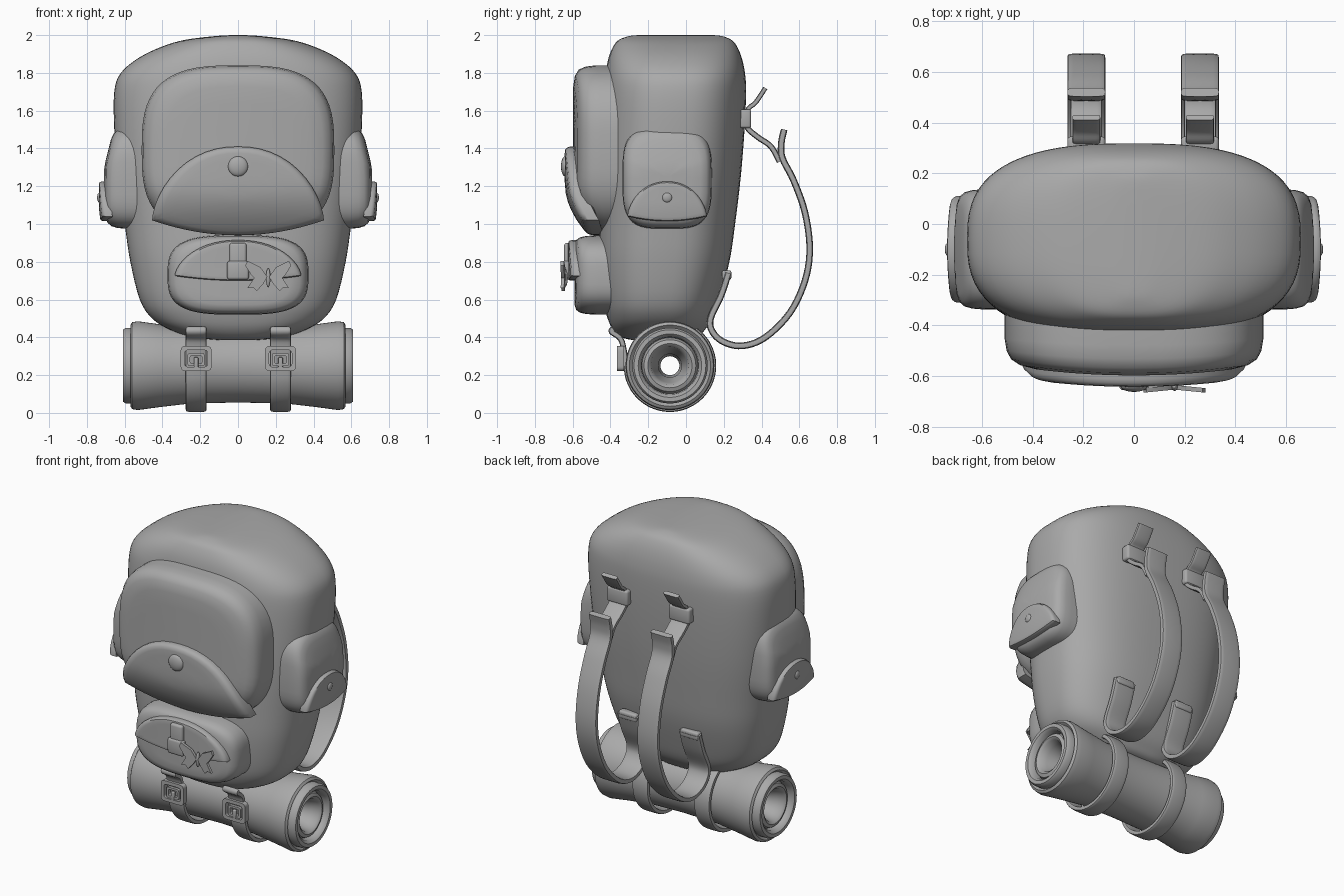
import bpy, bmesh, math
from mathutils import Vector

cube = bpy.data.objects.get("Cube")
if cube:
    bpy.data.objects.remove(cube, do_unlink=True)

grey = bpy.data.materials.new("plain_grey")
grey.use_nodes = True
GREY = (0.4, 0.4, 0.4, 1)
grey.diffuse_color = GREY
for node in grey.node_tree.nodes:
    if node.type == 'BSDF_PRINCIPLED':
        node.inputs["Base Color"].default_value = GREY


# ---------- helpers ----------
def finish(name, bm):
    bmesh.ops.recalc_face_normals(bm, faces=bm.faces[:])
    me = bpy.data.meshes.new(name)
    bm.to_mesh(me)
    bm.free()
    me.materials.append(grey)
    me.shade_smooth()
    me.set_sharp_from_angle(angle=math.radians(42))
    ob = bpy.data.objects.new(name, me)
    bpy.context.scene.collection.objects.link(ob)
    return ob


def skin(name, rings, loop=False):
    """Bridge equal rings of points; cap the ends or close the loop."""
    bm = bmesh.new()
    rows = [[bm.verts.new(p) for p in ring] for ring in rings]
    pairs = list(zip(rows, rows[1:])) + ([(rows[-1], rows[0])] if loop else [])
    for a, b in pairs:
        for i in range(len(a)):
            bm.faces.new((a[i - 1], a[i], b[i], b[i - 1]))
    if not loop:
        bm.faces.new(rows[0])
        bm.faces.new(rows[-1])
    return finish(name, bm)


def oval(w, h, n, count=48, cx=0, cy=0):
    """Superellipse outline."""
    out = []
    for i in range(count):
        t = math.tau * i / count
        c, s = math.cos(t), math.sin(t)
        out.append((cx + math.copysign(abs(c) ** (2 / n), c) * w,
                    cy + math.copysign(abs(s) ** (2 / n), s) * h))
    return out


def arch(w, corner, top, dip, cx=0, count=24):
    """Flap outline: tall arch above, shallow bow below."""
    us = [-math.cos(math.pi * i / count) for i in range(count + 1)]
    upper = [(cx + u * w, corner + (top - corner) * (1 - abs(u) ** 2.2) ** 0.62)
             for u in us]
    lower = [(cx + u * w, corner - dip * (1 - u * u)) for u in us[-2:0:-1]]
    return upper + lower


def smooth(points, steps=5):
    """Catmull-Rom through points of any dimension."""
    p = [Vector(q) for q in points]
    p = [p[0]] + p + [p[-1]]
    out = []
    for a, b, c, d in zip(p, p[1:], p[2:], p[3:]):
        for i in range(steps):
            t = i / steps
            out.append((b * 2 + (c - a) * t + (a * 2 - b * 5 + c * 4 - d) * t ** 2
                        + (b * 3 - a - c * 3 + d) * t ** 3) / 2)
    return out + [p[-1]]


def pad(name, outline, centre, layers, place):
    """Stack scaled outlines, each point placed by (across, up, depth)."""
    cx, cz = centre
    return skin(name, [[place(cx + (x - cx) * s, cz + (z - cz) * s, d)
                        for x, z in outline] for s, d in layers])


def ribbon(name, x, path, width, thick=0.03):
    """Strap following a path of (y, z) points."""
    pts = smooth(path)
    rings = []
    for i, p in enumerate(pts):
        t = (pts[min(i + 1, len(pts) - 1)] - pts[max(i - 1, 0)]).normalized()
        rings.append([(x + a, p.x - t.y * b, p.y + t.x * b)
                      for a, b in oval(width / 2, thick / 2, 5, 16)])
    return skin(name, rings)


def box(name, loc, size, bevel=0.01):
    bm = bmesh.new()
    bmesh.ops.create_cube(bm, size=1)
    bmesh.ops.scale(bm, vec=size, verts=bm.verts)
    bmesh.ops.bevel(bm, geom=bm.edges[:], offset=bevel, segments=3,
                    profile=0.5, affect='EDGES')
    bmesh.ops.translate(bm, vec=loc, verts=bm.verts)
    return finish(name, bm)


def ball(name, loc, size):
    bm = bmesh.new()
    bmesh.ops.create_uvsphere(bm, u_segments=24, v_segments=14, radius=1)
    bmesh.ops.scale(bm, vec=size, verts=bm.verts)
    bmesh.ops.translate(bm, vec=loc, verts=bm.verts)
    return finish(name, bm)


def frame(name, loc, w, h, bar, depth):
    """Rounded rectangular buckle facing the front."""
    rings = []
    for inset, y in ((0, -depth), (0, depth), (bar, depth), (bar, -depth)):
        rings.append([(loc[0] + a, loc[1] + y, loc[2] + b)
                      for a, b in oval(w - inset, h - inset, 7, 40)])
    return skin(name, rings, loop=True)


PILLOW = [(1, 0), (1, .6), (.985, .78), (.95, .9), (.88, .97), (.75, 1),
          (.55, 1), (.35, 1), (.15, 1), (.03, 1)]
SHEET = [(1, -.04), (1, .015), (.985, .03), (.95, .042), (.88, .045), (.75, .045),
         (.55, .045), (.35, .045), (.15, .045), (.03, .045)]

# ---------- main bag: height, half width, front, back ----------
rows = [(.385, .1, -.28, -.02), (.4, .24, -.34, .06), (.44, .36, -.385, .1),
        (.5, .455, -.415, .14), (.6, .52, -.44, .175), (.8, .57, -.46, .23),
        (1, .6, -.46, .26), (1.25, .635, -.455, .29), (1.5, .655, -.445, .31),
        (1.7, .655, -.435, .318), (1.8, .62, -.425, .312), (1.88, .525, -.41, .295),
        (1.94, .4, -.385, .27), (1.975, .28, -.355, .24), (1.995, .12, -.3, .19),
        (2, .03, -.25, .14)]
skin("main_bag", [[(x, y, z) for x, y in oval(w, (b - f) / 2, 2.7, 72, 0, (b + f) / 2)]
                  for z, w, f, b in smooth(rows, 4)])


# ---------- large front pocket ----------
def front_y(x, z):
    return -.597 + .16 * x * x + 1.6 * max(0, 1.22 - z) ** 2


def low_y(x, z):
    return -.59 + .15 * x * x


BASE = -.3
pad("front_pocket", oval(.51, .45, 3, 64, 0, 1.39), (0, 1.39), PILLOW,
    lambda x, z, d: (x, BASE + (front_y(x, z) - BASE) * d, z))
pad("front_pocket_flap", arch(.455, 1.02, 1.41, .08), (0, 1.12), SHEET,
    lambda x, z, d: (x, front_y(x, z) - d, z))
ball("front_button", (0, -.64, 1.305), (.053, .022, .053))

# ---------- small lower pocket with clasp ----------
pad("lower_pocket", oval(.373, .21, 3.2, 64, 0, .73), (0, .73), PILLOW,
    lambda x, z, d: (x, BASE + (low_y(x, z) - BASE) * d, z))
pad("lower_pocket_flap", arch(.335, .725, .915, .025), (0, .78), SHEET,
    lambda x, z, d: (x, low_y(x, z) - d * .75, z))
box("clasp_tab", (0, -.628, .82), (.09, .035, .16), .014)
box("clasp_body", (0, -.635, .755), (.115, .04, .1), .014)

# ---------- butterfly charm ----------
wing = [(.005, 0), (.04, .05), (.11, .085), (.122, .06), (.09, .01), (.075, -.005),
        (.11, -.06), (.08, -.055), (.06, -.075), (.025, -.035)]
for side, label in ((-1, "right"), (1, "left")):
    skin("charm_wing_" + label,
         [[(.16 + side * x, -.635 - .1 * x - d, .72 + z) for x, z in wing]
          for d in (0, .018)])
ball("charm_body", (.16, -.642, .715), (.012, .016, .05))

# ---------- side pockets ----------
SIDE_BASE = .45


def side_x(y, z):
    return .71 - .35 * (y + .1) ** 2 - .9 * max(0, 1.12 - z) ** 2 - .25 * max(0, z - 1.3)


for side, label in ((-1, "right"), (1, "left")):
    pad("side_pocket_" + label, oval(.237, .268, 3.6, 48, -.1, 1.243), (-.1, 1.243),
        PILLOW, lambda y, z, d: (
            side * (SIDE_BASE + (side_x(y, z) - SIDE_BASE) * d), y, z))
    pad("side_pocket_flap_" + label, arch(.21, 1.04, 1.225, .025, -.1), (-.1, 1.1),
        SHEET, lambda y, z, d: (side * (side_x(y, z) + d * .6), y, z))
    ball("side_button_" + label, (side * .734, -.1, 1.14), (.012, .026, .026))

# ---------- rolled mat: lathe profile of (x, radius) ----------
ROLL_Y, ROLL_Z = -.085, .25
half = [(0, .195), (.25, .2), (.42, .22), (.53, .235), (.56, .23), (.57, .215),
        (.555, .2), (.595, .2), (.61, .19), (.61, .168), (.595, .152), (.555, .148),
        (.58, .137), (.588, .117), (.575, .1), (.53, .09), (.45, .062), (0, .05)]
profile = half + [(-x, r) for x, r in half[-2:0:-1]]
skin("rolled_mat", [[(x, ROLL_Y + a, ROLL_Z + b) for a, b in oval(r, r, 2, 56)]
                    for x, r in profile], loop=True)

# ---------- mat straps and buckles ----------
arc = [(ROLL_Y + .23 * math.cos(math.radians(a)), ROLL_Z + .23 * math.sin(math.radians(a)))
       for a in range(185, 460, 15)]
head = [(-.385, .445), (-.395, .43), (-.345, .39), (-.325, .31)]
for x, label in ((-.222, "right"), (.225, "left")):
    ribbon("mat_strap_" + label, x, head + arc, .11)
    frame("mat_buckle_" + label, (x, -.347, .288), .082, .067, .022, .018)
    frame("mat_buckle_inner_" + label, (x, -.342, .282), .045, .035, .014, .018)
    box("mat_buckle_prong_" + label, (x, -.355, .265), (.024, .02, .06), .006)

# ---------- shoulder straps ----------
main_path = [(.225, .74), (.185, .62), (.13, .5), (.14, .43), (.2, .375), (.3, .355),
             (.42, .4), (.55, .53), (.63, .7), (.655, .87), (.63, 1.06), (.57, 1.23),
             (.51, 1.35), (.505, 1.43), (.52, 1.5)]
link_path = [(.305, 1.58), (.325, 1.51), (.38, 1.46), (.45, 1.41), (.495, 1.33)]
tail_path = [(.32, 1.56), (.33, 1.61), (.37, 1.645), (.42, 1.72)]
for x, label in ((-.188, "right"), (.26, "left")):
    ribbon("shoulder_strap_" + label, x, main_path, .15, .035)
    ribbon("strap_link_" + label, x, link_path, .125)
    ribbon("strap_tail_" + label, x, tail_path, .11, .025)
    box("strap_slider_" + label, (x, .315, 1.557), (.15, .06, .1), .014)
    box("strap_anchor_" + label, (x, .215, .73), (.13, .05, .05), .012)
